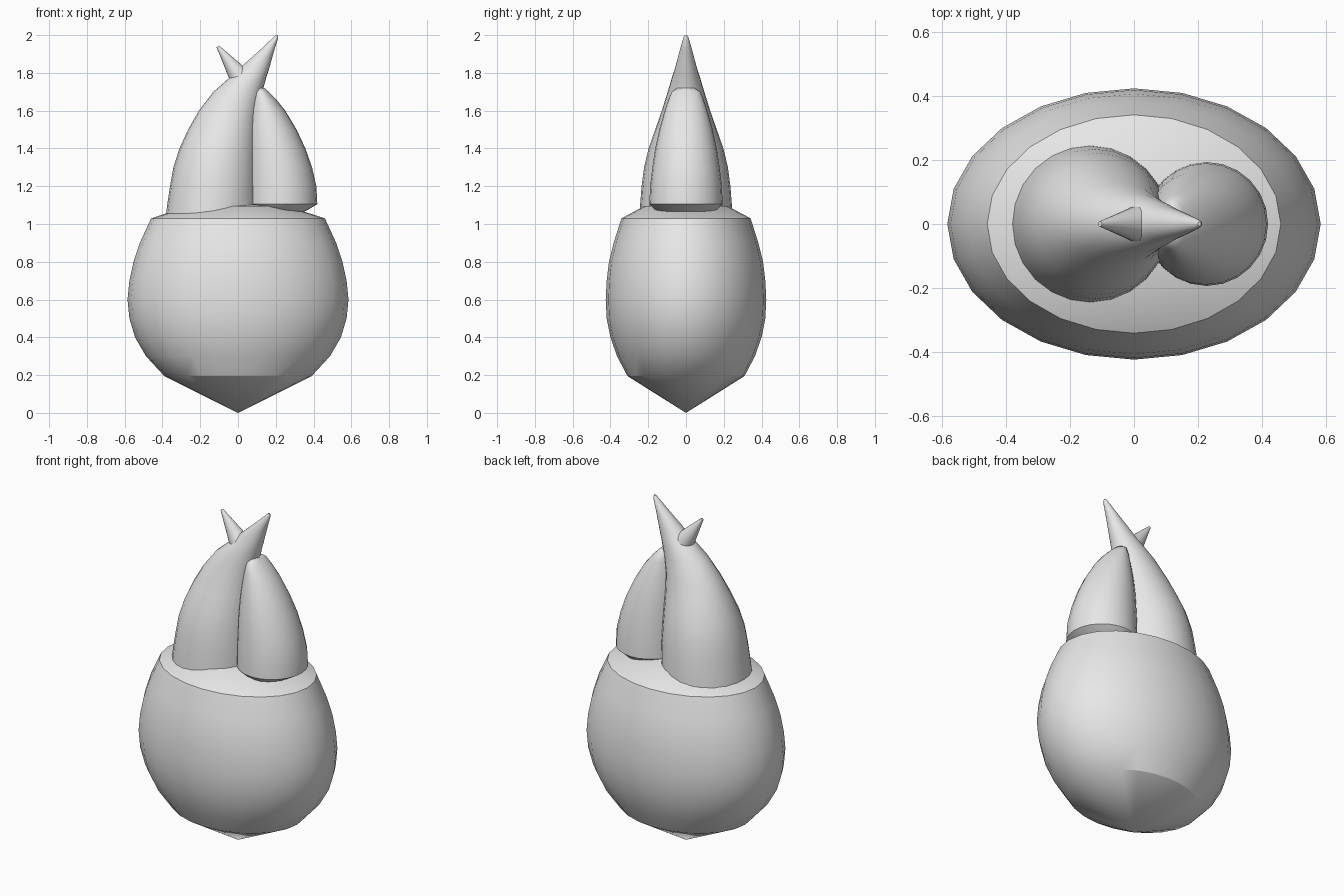
import bpy, bmesh, math
from mathutils import Vector

cube = bpy.data.objects.get("Cube")
if cube:
    bpy.data.objects.remove(cube, do_unlink=True)

grey = bpy.data.materials.new("light grey")
grey.use_nodes = True
grey.diffuse_color = (0.8, 0.8, 0.8, 1)
grey.node_tree.nodes["Principled BSDF"].inputs["Base Color"].default_value = (0.8, 0.8, 0.8, 1)


def loft(name, rings, sides, start=None, end=None, angle=30):
    """Skin a stack of elliptical rings (z, left x, right x, half depth), with pointed or flat ends."""
    bm = bmesh.new()
    loops = []
    for z, left, right, depth in rings:
        mid, half = (left + right) / 2, (right - left) / 2
        loops.append([bm.verts.new((mid + half * math.cos(a), depth * math.sin(a), z))
                      for a in (2 * math.pi * i / sides for i in range(sides))])
    for low, high in zip(loops, loops[1:]):
        for i in range(sides):
            j = (i + 1) % sides
            bm.faces.new((low[i], low[j], high[j], high[i]))
    for loop, tip in ((loops[0], start), (loops[-1], end)):
        if tip is None:
            bm.faces.new(loop)
        else:
            point = bm.verts.new(tip)
            for i in range(sides):
                bm.faces.new((loop[i], loop[(i + 1) % sides], point))
    bmesh.ops.recalc_face_normals(bm, faces=bm.faces)
    mesh = bpy.data.meshes.new(name)
    bm.to_mesh(mesh)
    bm.free()
    obj = bpy.data.objects.new(name, mesh)
    bpy.context.collection.objects.link(obj)
    finish(obj, angle)
    return obj


def finish(obj, angle):
    obj.data.materials.append(grey)
    bpy.ops.object.select_all(action='DESELECT')
    obj.select_set(True)
    bpy.context.view_layer.objects.active = obj
    bpy.ops.object.shade_smooth_by_angle(angle=math.radians(angle))


# Bulbous body: oval rings with a pointed underside and shallow sloping top
profile = [(0.195, 0.39, 0.31), (0.30, 0.487, 0.365), (0.40, 0.545, 0.40),
           (0.50, 0.575, 0.42), (0.60, 0.585, 0.425), (0.70, 0.575, 0.42),
           (0.80, 0.553, 0.408), (0.90, 0.52, 0.383), (1.03, 0.46, 0.342),
           (1.095, 0.26, 0.22)]
loft("body", [(z, -w, w, d) for z, w, d in profile], 24,
     start=(0, 0, 0), end=(0, 0, 1.11), angle=25)

# Tall upper beak leaning toward its tip
loft("large_horn", [
    (1.02, -0.385, 0.11, 0.248), (1.10, -0.375, 0.11, 0.243), (1.20, -0.36, 0.11, 0.235),
    (1.30, -0.342, 0.108, 0.222), (1.40, -0.31, 0.105, 0.198), (1.50, -0.264, 0.105, 0.163),
    (1.60, -0.207, 0.11, 0.128), (1.70, -0.13, 0.13, 0.097), (1.77, -0.05, 0.148, 0.076),
    (1.80, -0.01, 0.158, 0.066), (1.84, 0.025, 0.17, 0.054), (1.92, 0.115, 0.192, 0.033),
    (1.985, 0.184, 0.213, 0.014), (2.0, 0.2, 0.21, 0.006)], 24, angle=40)

# Shorter lower beak resting on the body, with a tucked-in base
loft("small_horn", [
    (1.05, 0.12, 0.32, 0.11), (1.075, 0.075, 0.37, 0.165), (1.105, 0.035, 0.42, 0.194),
    (1.20, 0.035, 0.415, 0.19), (1.30, 0.037, 0.392, 0.178), (1.40, 0.04, 0.357, 0.163),
    (1.50, 0.047, 0.31, 0.141), (1.60, 0.06, 0.25, 0.113), (1.66, 0.072, 0.202, 0.092),
    (1.70, 0.085, 0.163, 0.075), (1.72, 0.10, 0.14, 0.045)], 24, angle=40)

# Little thorn on the back of the large horn
base, tip = Vector((0.005, 0, 1.785)), Vector((-0.107, 0, 1.94))
axis = tip - base
bpy.ops.mesh.primitive_cone_add(vertices=20, radius1=0.055, radius2=0.008, depth=axis.length,
                                location=(base + tip) / 2,
                                rotation=axis.to_track_quat('Z', 'Y').to_euler())
thorn = bpy.context.object
thorn.name = "thorn"
finish(thorn, 40)
